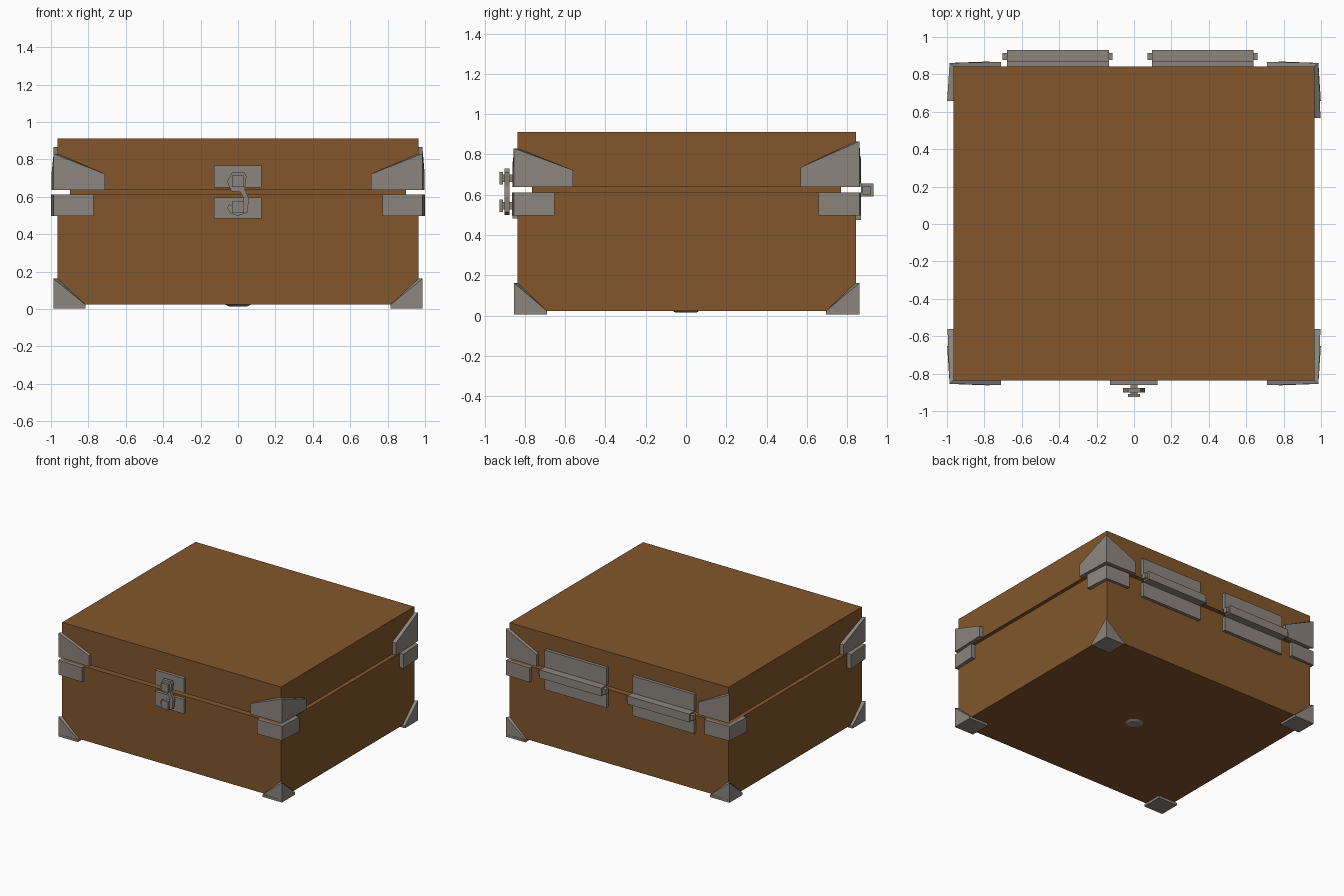
import bpy, bmesh, math

if "Cube" in bpy.data.objects:
    bpy.data.objects.remove(bpy.data.objects["Cube"])


def material(name, rgb):
    m = bpy.data.materials.new(name)
    m.diffuse_color = (*rgb, 1)
    m.use_nodes = True
    m.node_tree.nodes["Principled BSDF"].inputs["Base Color"].default_value = m.diffuse_color
    return m


WOOD = material("brown_wood", (0.226, 0.094, 0.025))
METAL = material("grey_metal", (0.265, 0.235, 0.21))

# Case half width and front / back faces
HX, FRONT, BACK = 0.965, -0.837, 0.843


def finish(name, bm, mat):
    bmesh.ops.recalc_face_normals(bm, faces=bm.faces)
    me = bpy.data.meshes.new(name)
    bm.to_mesh(me)
    bm.free()
    me.materials.append(mat)
    ob = bpy.data.objects.new(name, me)
    bpy.context.collection.objects.link(ob)
    return ob


def loft(bm, low, high):
    """Closed solid between two matching rings of points."""
    a = [bm.verts.new(p) for p in low]
    b = [bm.verts.new(p) for p in high]
    bm.faces.new(a)
    bm.faces.new(b)
    n = len(a)
    for i in range(n):
        j = (i + 1) % n
        bm.faces.new((a[i], a[j], b[j], b[i]))


def add_box(bm, x, y, z):
    ring = [(x[0], y[0]), (x[1], y[0]), (x[1], y[1]), (x[0], y[1])]
    loft(bm, [(*p, z[0]) for p in ring], [(*p, z[1]) for p in ring])


def boxes(name, mat, *specs):
    bm = bmesh.new()
    for s in specs:
        add_box(bm, *s)
    return finish(name, bm, mat)


def corner_bracket(name, sx, sy, len_x, len_y, z0, z_corner, z_end,
                   flare=0.032, foot=False):
    """Two mitred wings around a vertical case edge; a zero length skips a wing."""
    bm = bmesh.new()
    cx, cy = sx * HX, BACK if sy > 0 else FRONT
    ox, oy = cx + sx * 0.021, cy + sy * 0.018
    tx, ty = cx + sx * flare, cy + sy * (flare - 0.008)
    plans = []
    if len_x:
        ex = cx - sx * len_x
        plans.append([(cx, cy), (ox, oy), (ex, ty), (ex, cy)])
    if len_y:
        ey = cy - sy * len_y
        plans.append([(cx, cy), (ox, oy), (tx, ey), (cx, ey)])
    tops = (z_corner, z_corner, z_end, z_end)
    for plan in plans:
        loft(bm, [(*p, z0) for p in plan], [(*p, t) for p, t in zip(plan, tops)])
    if foot:
        add_box(bm, sorted((ox, cx - sx * len_x)), sorted((oy, cy - sy * len_y)),
                (z0, 0.023))
    return finish(name, bm, METAL)


# Case: body, lid and the recessed lip between them
boxes("case_body", WOOD, ((-HX, HX), (FRONT, BACK), (0.023, 0.612)))
boxes("case_lid", WOOD, ((-HX, HX), (FRONT, BACK), (0.637, 0.912)))
boxes("inner_lip", WOOD, ((-0.897, 0.897), (-0.765, 0.77), (0.60, 0.65)))

# Corner hardware on all four vertical edges
for sx, side in ((-1, "left"), (1, "right")):
    for sy, end in ((-1, "front"), (1, "back")):
        tag = f"{end}_{side}"
        back = sy > 0
        side_len = 0 if (back and sx < 0) else 0.275
        corner_bracket("lid_bracket_" + tag, sx, sy, 0.253, side_len, 0.637,
                       0.865 if back else 0.83, 0.735 if back else 0.722)
        corner_bracket("body_bracket_" + tag, sx, sy, 0.193, 0.185,
                       0.497, 0.612, 0.612, flare=0.034)
        corner_bracket("foot_corner_" + tag, sx, sy, 0.15, 0.148,
                       0.004, 0.162, 0.022, flare=0.021, foot=True)

# Hinges: two leaves, a square barrel and a pin poking out at both ends
for name, x0, x1 in (("hinge_left", -0.68, -0.135), ("hinge_right", 0.095, 0.64)):
    boxes(name, METAL,
          ((x0, x1), (BACK, 0.868), (0.655, 0.79)),
          ((x0, x1), (BACK, 0.868), (0.475, 0.59)),
          ((x0, x1), (0.868, 0.93), (0.59, 0.655)))
    boxes(name + "_pin", METAL, ((x0 - 0.023, x1 + 0.021), (0.876, 0.915), (0.602, 0.643)))

# Latch plates and square studs
boxes("latch_plates", METAL,
      ((-0.128, 0.125), (-0.862, FRONT), (0.65, 0.766)),
      ((-0.128, 0.125), (-0.862, FRONT), (0.483, 0.597)))
for name, z in (("upper_stud", 0.682), ("lower_stud", 0.545)):
    boxes(name, METAL,
          ((-0.018, 0.018), (-0.912, -0.86), (z - 0.018, z + 0.018)),
          ((-0.031, 0.031), (-0.926, -0.908), (z - 0.031, z + 0.031)))

# Latch hook swinging from the upper stud around the lower one
hook = [(-0.032, 0.73), (0.034, 0.73), (0.045, 0.71), (0.036, 0.64), (0.058, 0.59),
        (0.05, 0.515), (0.0, 0.498), (-0.04, 0.512), (-0.058, 0.54), (-0.05, 0.56),
        (-0.026, 0.552), (0.0, 0.527), (0.024, 0.545), (0.03, 0.595), (0.012, 0.625),
        (-0.037, 0.63), (-0.058, 0.68)]
bm = bmesh.new()
loft(bm, [(x, -0.876, z) for x, z in hook], [(x, -0.902, z) for x, z in hook])
finish("latch_hook", bm, METAL)

# Round stud under the base
ring = [(math.cos(i * math.tau / 16), math.sin(i * math.tau / 16)) for i in range(16)]
bm = bmesh.new()
loft(bm, [(0.05 * x, 0.05 * y, 0.014) for x, y in ring],
     [(0.068 * x, 0.068 * y, 0.024) for x, y in ring])
finish("base_stud", bm, METAL)
